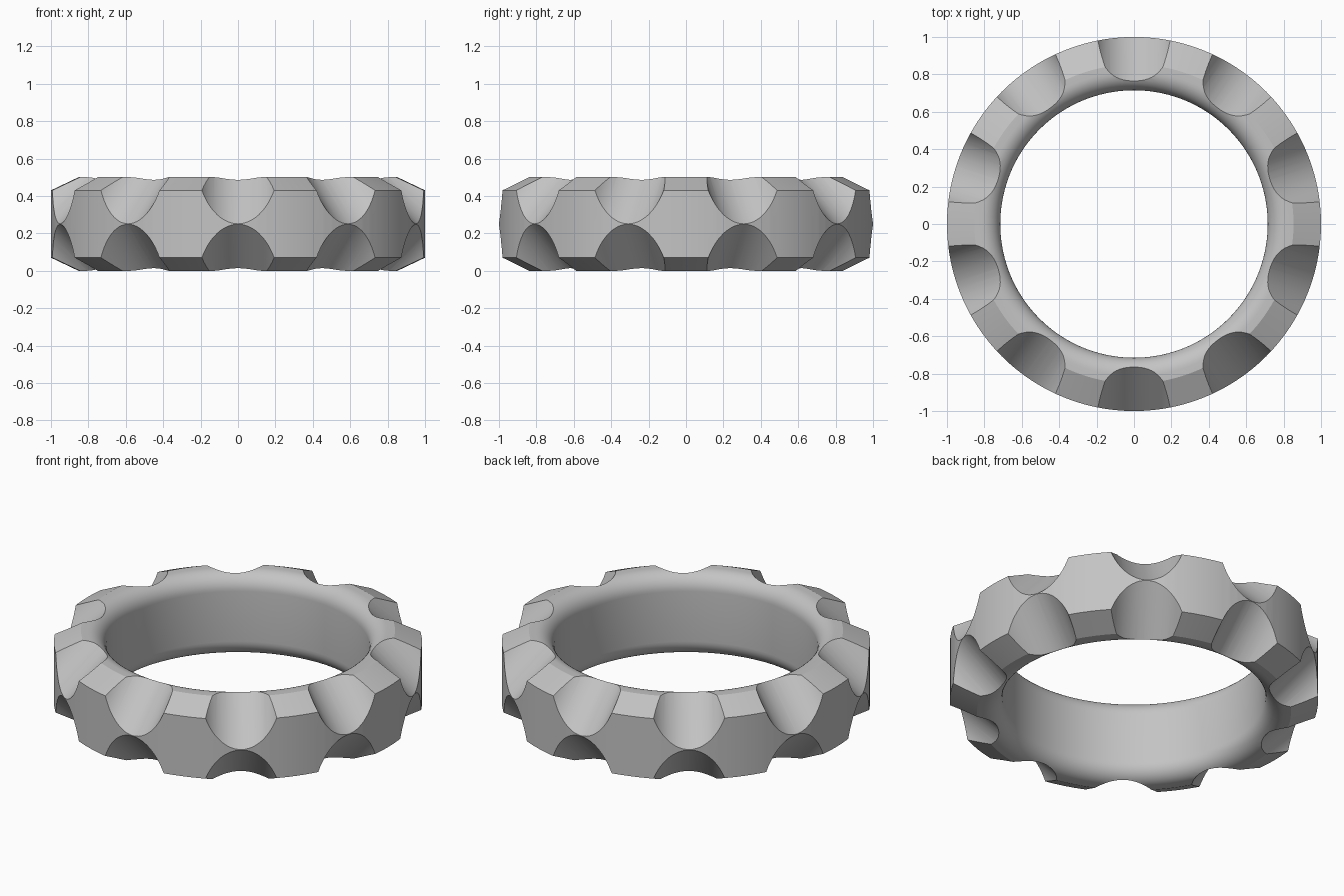
import bpy, bmesh, math
from mathutils import Matrix, Vector

if "Cube" in bpy.data.objects:
    bpy.data.objects.remove(bpy.data.objects["Cube"])

SEGMENTS = 120
NOTCHES = 10
HEIGHT = 0.5
R_IN, R_OUT = 0.715, 1.0
FILLET = 0.10
NOTCH_R = 0.222

grey = bpy.data.materials.new("grey metal")
grey.diffuse_color = (0.55, 0.55, 0.55, 1)
grey.use_nodes = True
grey.node_tree.nodes["Principled BSDF"].inputs["Base Color"].default_value = grey.diffuse_color


def make_object(name, bm):
    bmesh.ops.recalc_face_normals(bm, faces=bm.faces)
    mesh = bpy.data.meshes.new(name)
    bm.to_mesh(mesh)
    bm.free()
    mesh.materials.append(grey)
    obj = bpy.data.objects.new(name, mesh)
    bpy.context.collection.objects.link(obj)
    return obj


def ring_body():
    # Upper half of the section: chamfer, narrow flat top, rounded inner lip
    upper = [(R_OUT, 0.43), (0.853, HEIGHT)]
    for i in range(11):
        a = math.radians(90 + 9 * i)
        upper.append((R_IN + FILLET + FILLET * math.cos(a),
                      HEIGHT - FILLET + FILLET * math.sin(a)))
    profile = upper + [(r, HEIGHT - z) for r, z in reversed(upper)]
    bm = bmesh.new()
    rings = []
    for s in range(SEGMENTS):
        a = math.tau * s / SEGMENTS
        rings.append([bm.verts.new((r * math.cos(a), r * math.sin(a), z))
                      for r, z in profile])
    n = len(profile)
    for s in range(SEGMENTS):
        a, b = rings[s], rings[(s + 1) % SEGMENTS]
        for i in range(n):
            j = (i + 1) % n
            bm.faces.new((a[i], b[i], b[j], a[j]))
    return make_object("ring", bm)


def notch_cutters(name, side):
    # Cylinders tilted 45 degrees whose lowest line meets the rim at mid height
    bm = bmesh.new()
    k = math.sqrt(0.5)
    along = Vector((k, 0, -k * side))
    normal = Vector((k, 0, k * side))
    foot = Vector((R_OUT, 0, HEIGHT / 2 + 0.001 * side))
    centre = foot + normal * NOTCH_R - along * 0.2
    tilt = along.to_track_quat('Z', 'Y').to_matrix().to_4x4()
    for i in range(NOTCHES):
        spin = Matrix.Rotation(math.radians(90) + math.tau * i / NOTCHES, 4, 'Z')
        bmesh.ops.create_cone(bm, cap_ends=True, segments=72,
                              radius1=NOTCH_R, radius2=NOTCH_R, depth=0.7,
                              matrix=spin @ Matrix.Translation(centre) @ tilt)
    obj = make_object(name, bm)
    obj.hide_render = True
    return obj


ring = ring_body()
bpy.context.view_layer.objects.active = ring
ring.select_set(True)

# Scallop the top and bottom edges
for name, side in (("upper_notch_cutter", 1), ("lower_notch_cutter", -1)):
    cutter = notch_cutters(name, side)
    mod = ring.modifiers.new(name, 'BOOLEAN')
    mod.operation = 'DIFFERENCE'
    mod.solver = 'EXACT'
    mod.object = cutter
    bpy.ops.object.modifier_apply(modifier=mod.name)
    bpy.data.objects.remove(cutter, do_unlink=True)

bpy.ops.object.shade_smooth_by_angle(angle=math.radians(24))
